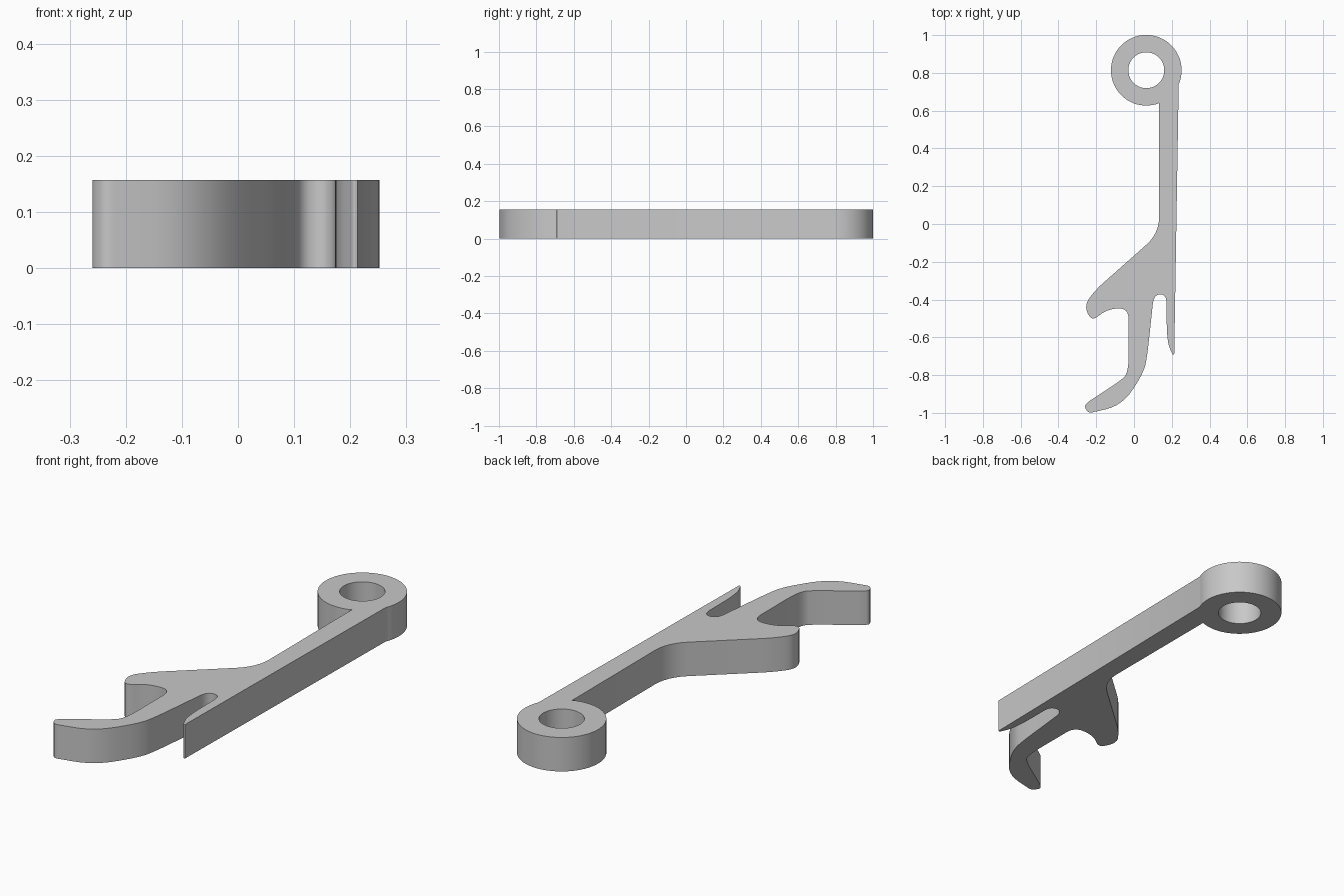
import bpy, bmesh, math
from mathutils import Vector

cube = bpy.data.objects.get("Cube")
if cube:
    bpy.data.objects.remove(cube, do_unlink=True)

HEIGHT = 0.157
RING_CENTRE = Vector((0.065, 0.814))
RING_RADIUS, HOLE_RADIUS = 0.187, 0.095


def arc(centre, radius, start, end, steps):
    """Points along a circular arc, angles in degrees."""
    angles = [math.radians(start + (end - start) * i / steps) for i in range(steps + 1)]
    return [centre + radius * Vector((math.cos(a), math.sin(a))) for a in angles]


def rounded(corners, steps=6):
    """Open path whose corners (x, y, reach) are softened by a short curve."""
    points = [Vector(c[:2]) for c in corners]
    path = [points[0]]
    for before, here, after, corner in zip(points, points[1:], points[2:], corners[1:]):
        reach = corner[2]
        if not reach:
            path.append(here)
            continue
        a = here + (before - here).normalized() * min(reach, (before - here).length * 0.49)
        b = here + (after - here).normalized() * min(reach, (after - here).length * 0.49)
        for i in range(steps + 1):
            t = i / steps
            path.append(a * (1 - t) ** 2 + here * 2 * t * (1 - t) + b * t ** 2)
    return path + [points[-1]]


def add_loop(curve, points):
    spline = curve.splines.new('POLY')
    spline.points.add(len(points) - 1)
    for target, p in zip(spline.points, points):
        target.co = (p.x, p.y, 0, 1)
    spline.use_cyclic_u = True


# Shank, upper jaw, hooked lower jaw and side prong, counter-clockwise
body = rounded([
    (0.133, 0.64, 0),
    (0.133, -0.05, 0.09),     # shank into jaw
    (-0.2, -0.345, 0.05),
    (-0.265, -0.43, 0.05),    # upper jaw tip
    (-0.225, -0.515, 0.04),
    (-0.14, -0.45, 0.05),
    (-0.028, -0.445, 0.06),   # mouth
    (-0.028, -0.79, 0.1),
    (-0.08, -0.835, 0.05),
    (-0.24, -0.94, 0.02),
    (-0.265, -0.965, 0.02),   # hook tip
    (-0.24, -1.002, 0.02),
    (-0.06, -0.96, 0.12),
    (0.055, -0.78, 0.08),
    (0.072, -0.68, 0.05),
    (0.105, -0.373, 0.05),    # slot
    (0.173, -0.373, 0.05),
    (0.173, -0.62, 0.12),
    (0.205, -0.693, 0.01),    # prong tip
    (0.213, -0.69, 0),
    (0.235, 0.74, 0),
])

# Ring closes the outline, with its hole as a second loop
ring = arc(RING_CENTRE, RING_RADIUS, -23.5, 291.3, 60)
hole = arc(RING_CENTRE, HOLE_RADIUS, 0, 354, 59)

curve = bpy.data.curves.new("hook_lever", 'CURVE')
curve.dimensions = '2D'
curve.fill_mode = 'BOTH'
curve.extrude = HEIGHT / 2
add_loop(curve, body[:-1] + ring[:-1])
add_loop(curve, hole)

lever = bpy.data.objects.new("hook_lever", curve)
bpy.context.collection.objects.link(lever)
bpy.ops.object.select_all(action='DESELECT')
lever.select_set(True)
bpy.context.view_layer.objects.active = lever
bpy.ops.object.convert(target='MESH')
lever = bpy.context.object

# Weld caps to walls and stand it on the ground
bm = bmesh.new()
bm.from_mesh(lever.data)
bmesh.ops.remove_doubles(bm, verts=bm.verts, dist=0.0005)
bmesh.ops.translate(bm, verts=bm.verts, vec=(0, 0, HEIGHT / 2))
bmesh.ops.recalc_face_normals(bm, faces=bm.faces)
bm.to_mesh(lever.data)
bm.free()
bpy.ops.object.shade_smooth_by_angle(angle=math.radians(30))

# Plain grey
grey = bpy.data.materials.new("grey")
grey.use_nodes = True
colour = (0.58, 0.58, 0.58, 1)
grey.diffuse_color = colour
grey.node_tree.nodes["Principled BSDF"].inputs["Base Color"].default_value = colour
lever.data.materials.clear()
lever.data.materials.append(grey)
